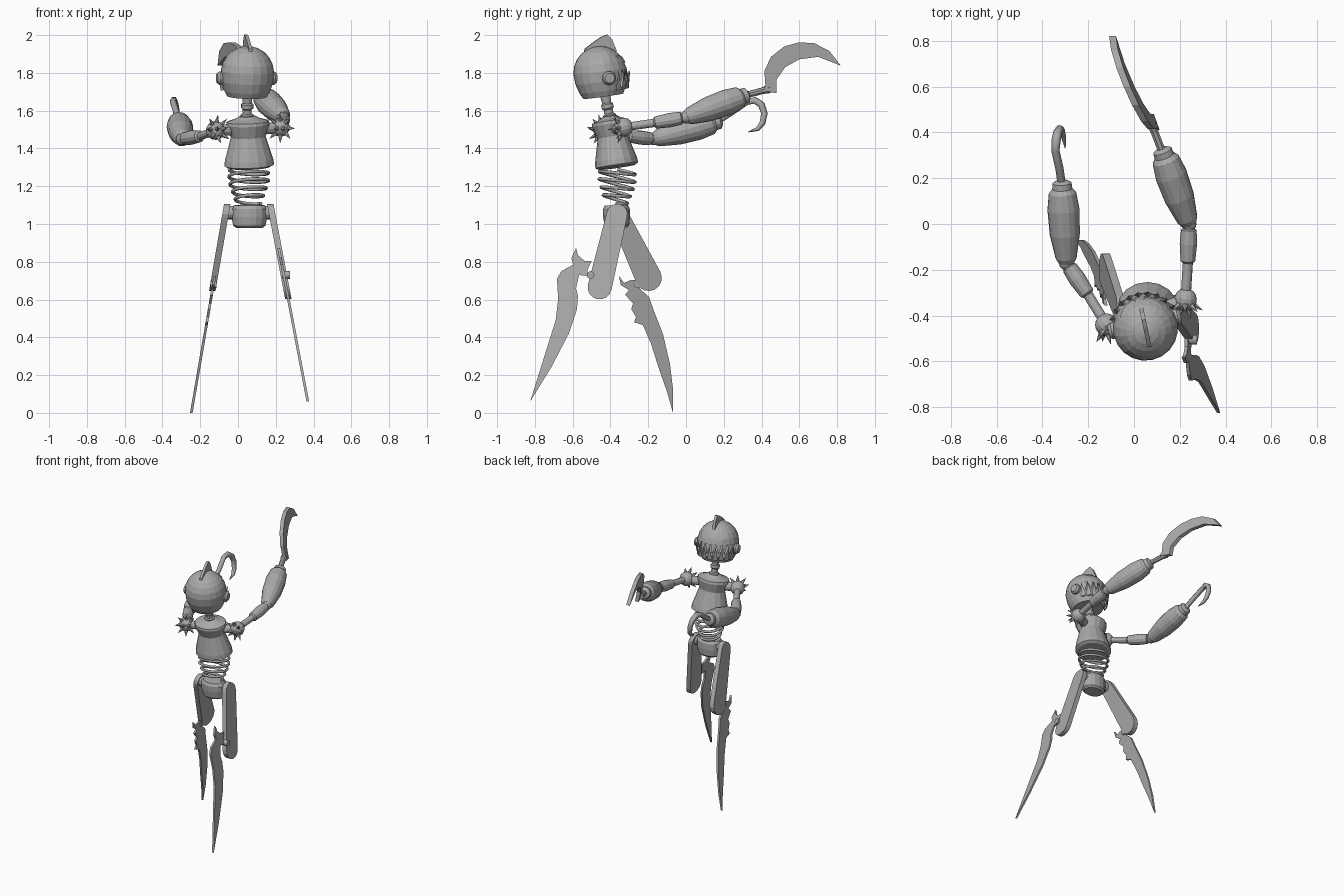
import bpy, bmesh
from math import sin, cos, pi, radians
from mathutils import Vector, Matrix

if "Cube" in bpy.data.objects:
    bpy.data.objects.remove(bpy.data.objects["Cube"])

GREY = (0.4, 0.4, 0.4, 1)
metal = bpy.data.materials.new("plain grey")
metal.use_nodes = True
metal.diffuse_color = GREY
metal.node_tree.nodes["Principled BSDF"].inputs["Base Color"].default_value = GREY


def add(name, bm, matrix=Matrix()):
    bmesh.ops.recalc_face_normals(bm, faces=bm.faces)
    bm.transform(matrix)
    mesh = bpy.data.meshes.new(name)
    bm.to_mesh(mesh)
    bm.free()
    mesh.materials.append(metal)
    ob = bpy.data.objects.new(name, mesh)
    bpy.context.collection.objects.link(ob)
    return ob


def along(start, end):
    """Matrix that puts the local z axis on the line from start to end."""
    d = Vector(end) - Vector(start)
    turn = Vector((0, 0, 1)).rotation_difference(d).to_matrix().to_4x4()
    return Matrix.Translation(start) @ turn


def lathe_mesh(profile, length=1, sides=16, flat=1.0):
    """Rings of (height fraction, radius), capped at both ends."""
    bm = bmesh.new()
    rings = []
    for t, r in profile:
        rings.append([bm.verts.new((r * cos(2 * pi * i / sides), flat * r * sin(2 * pi * i / sides),
                                    t * length)) for i in range(sides)])
    for a, b in zip(rings, rings[1:]):
        for i in range(sides):
            j = (i + 1) % sides
            bm.faces.new((a[i], a[j], b[j], b[i]))
    bm.faces.new(rings[0])
    bm.faces.new(rings[-1])
    return bm


def lathe(name, profile, start, end, flat=1.0, sides=16):
    length = (Vector(end) - Vector(start)).length
    return add(name, lathe_mesh(profile, length, sides, flat), along(start, end))


def plate(name, outline, plane, thick, matrix=Matrix()):
    """Side-on outline of (y, z), laid on the surface x = plane(y, z)."""
    bm = bmesh.new()
    sides = [[bm.verts.new((plane(y, z) + s * thick / 2, y, z)) for y, z in outline] for s in (-1, 1)]
    bm.faces.new(sides[0])
    bm.faces.new(sides[1])
    for i in range(len(outline)):
        j = (i + 1) % len(outline)
        bm.faces.new((sides[0][i], sides[0][j], sides[1][j], sides[1][i]))
    return add(name, bm, matrix)


def tube(name, points, radius, radii=None):
    curve = bpy.data.curves.new(name, "CURVE")
    curve.dimensions = "3D"
    curve.bevel_depth = radius
    curve.bevel_resolution = 1
    curve.use_fill_caps = True
    line = curve.splines.new("POLY")
    line.points.add(len(points) - 1)
    for i, p in enumerate(points):
        line.points[i].co = (*p, 1)
        line.points[i].radius = radii[i] if radii else 1
    helper = bpy.data.objects.new(name + "_path", curve)
    bpy.context.collection.objects.link(helper)
    bpy.context.view_layer.update()
    mesh = bpy.data.meshes.new_from_object(helper.evaluated_get(bpy.context.evaluated_depsgraph_get()))
    bpy.data.objects.remove(helper)
    mesh.materials.clear()
    mesh.materials.append(metal)
    bpy.context.collection.objects.link(bpy.data.objects.new(name, mesh))


def pointed(bm, base, tip, radius, sides=6):
    """Add a cone to bm."""
    m = along(base, tip)
    h = (Vector(tip) - Vector(base)).length
    bmesh.ops.create_cone(bm, cap_ends=True, segments=sides, radius1=radius, radius2=0, depth=h,
                          matrix=m @ Matrix.Translation((0, 0, h / 2)))


# Torso, neck, waist spring and pelvis
lathe("torso", [(0, .11), (.04, .132), (.15, .128), (.6, .092), (.84, .115), (.9, .112), (.95, .07), (1, .045)],
      (.06, -.365, 1.30), (.05, -.405, 1.57), flat=.87)
lathe("neck", [(0, .034), (.2, .034), (.25, .024), (.4, .024), (.45, .032), (.6, .032), (.65, .024), (1, .028)],
      (.048, -.4, 1.55), (.05, -.43, 1.69))
turns, steps = 4.5, 100
coil = []
for i in range(steps + 1):
    t = i / steps
    a, r = 2 * pi * turns * t, .065 + .04 * min(1, t * 1.6)
    coil.append((.057 + r * cos(a), -.372 + .01 * t + .9 * r * sin(a), 1.11 + .18 * t - .17 * r * sin(a)))
tube("waist_spring", coil, .009)
lathe("pelvis", [(0, .07), (.1, .086), (.5, .095), (.85, .095), (1, .08)], (.06, -.365, .98), (.06, -.37, 1.10),
      flat=.75)
lathe("hip_axle", [(0, .035), (1, .035)], (-.06, -.365, 1.06), (.18, -.365, 1.06))

# Head shell with an open mouth
HEAD = Matrix.Translation((.05, -.455, 1.80)) @ Matrix.Rotation(radians(12), 4, "Z") @ \
    Matrix.Rotation(radians(8), 4, "X")
R = .142
levels = [-.125, -.095, -.045, .01, .05, .085, .113, .132, .1405]
bm = lathe_mesh([(z, max((R * R - (z * .75 if z < 0 else z) ** 2) ** .5, .01)) for z in levels], sides=20)
mouth = []
for f in bm.faces:
    c = f.calc_center_median()
    if -.1 < c.z < .01 and c.y > .45 * R and len(f.verts) == 4:
        mouth.append(f)
bmesh.ops.delete(bm, geom=mouth, context="FACES")
head = add("head", bm, HEAD)
shell = head.modifiers.new("shell", "SOLIDIFY")
shell.thickness = .01

# Teeth around the mouth, flattened blades pointing up and down
bm = bmesh.new()


def on_head(angle, r, z):
    return Vector((r * sin(angle), r * cos(angle), z))


for i in range(9):
    a = radians(-64 + 16 * i)
    half = radians(8)
    for mid, root, reach, tip, out in ((a, -.1, .14, .0, .162), (a + half, .012, .142, -.06, .148)):
        if mid > radians(66):
            continue
        left, right = on_head(mid - half, reach, root), on_head(mid + half, reach, root)
        ends = [bm.verts.new(p) for p in (left, right, on_head(mid, reach - .015, root), on_head(mid, out, tip))]
        for k in range(4):
            bm.faces.new([ends[n] for n in range(4) if n != k])
add("teeth", bm, HEAD)

# Slanted almond eyes with sunk centres
for side, name in ((-1, "right_eye"), (1, "left_eye")):
    bm = bmesh.new()
    ring = []
    for i in range(12):
        a = 2 * pi * i / 12
        u, v = .042 * cos(a), .02 * sin(a) * abs(sin(a)) ** .4
        x, z = side * (.056 + u), .06 + v + .3 * u
        y = max(.145 ** 2 - x * x - z * z, 0) ** .5
        ring.append(bm.verts.new((x, y, z)))
    face = bm.faces.new(ring)
    bmesh.ops.inset_region(bm, faces=[face], thickness=.006, depth=-.005)
    add(name, bm, HEAD)

# Ears and crest
for side, name in ((-1, "right_ear"), (1, "left_ear")):
    bm = lathe_mesh([(0, .036), (.6, .036), (1, .026)], .034)
    add(name, bm, HEAD @ along((side * .127, .015, -.03), (side * .3, .015, -.03)))
plate("crest", [(-.07, .11), (-.065, .137), (-.02, .162), (.03, .187), (.066, .196), (.088, .165), (.105, .1),
                (.04, .11)], lambda y, z: 0, .018, HEAD)


# Legs: flat plates leaning outwards
def left_lean(y, z):
    return .172 + (1.1 - z) * .19


def right_lean(y, z):
    return -.058 - (1.1 - z) * .172


def thigh(name, top, r_top, low, r_low, plane):
    lean = (Vector(top) - Vector(low)).to_2d()
    start = lean.angle_signed(Vector((1, 0))) - pi / 2
    outline = []
    for c, r, first in ((top, r_top, start), (low, r_low, start + pi)):
        outline += [(c[0] + r * cos(first + pi * i / 8), c[1] + r * sin(first + pi * i / 8)) for i in range(9)]
    plate(name, outline, plane, .034)


thigh("left_thigh", (-.365, 1.052), .055, (-.457, .665), .064, left_lean)
thigh("right_thigh", (-.36, 1.055), .05, (-.198, .715), .07, right_lean)
plate("left_shin_blade",
      [(-.825, .06), (-.75, .3), (-.69, .49), (-.677, .6), (-.683, .71), (-.66, .75), (-.598, .785), (-.607, .82),
       (-.582, .873), (-.572, .835), (-.535, .803), (-.5, .803), (-.52, .76), (-.523, .725), (-.566, .73),
       (-.582, .66), (-.572, .62), (-.577, .55), (-.62, .42), (-.714, .24)], left_lean, .014)
plate("right_shin_blade",
      [(-.355, .725), (-.345, .677), (-.302, .65), (-.323, .625), (-.28, .58), (-.29, .55), (-.265, .508),
       (-.275, .48), (-.228, .465), (-.185, .365), (-.143, .233), (-.1, .11), (-.069, 0), (-.069, .127),
       (-.085, .26), (-.122, .418), (-.17, .54), (-.196, .614), (-.243, .656), (-.248, .7), (-.29, .704),
       (-.328, .688)], right_lean, .014)
lathe("left_knee", [(0, .02), (1, .02)], (.235, -.505, .73), (.275, -.505, .73))
lathe("right_knee", [(0, .02), (1, .02)], (-.145, -.255, .68), (-.115, -.255, .68))


# Arms: spiked shoulder, thin upper arm, sleeve and fat forearm
def arm(side, shoulder, sleeve, elbow, wrist, chest):
    s, out = Vector(shoulder), (Vector(shoulder) - Vector(sleeve)).normalized()
    bm = bmesh.new()
    bmesh.ops.create_uvsphere(bm, u_segments=14, v_segments=9, radius=.05, matrix=along(s, sleeve))
    add(side + "_shoulder", bm)
    across = out.cross(Vector((0, 0, 1))).normalized()
    up = across.cross(out)
    bm = bmesh.new()
    for i in range(8):
        a = 2 * pi * i / 8
        d = (across * cos(a) + up * sin(a) + out * .55).normalized()
        pointed(bm, s + d * .035, s + d * .09, .017)
    for k in (-1, 1):
        d = (out + across * .35 * k).normalized()
        pointed(bm, s + d * .035, s + d * .09, .017)
    add(side + "_shoulder_spikes", bm)
    lathe(side + "_shoulder_axle", [(0, .03), (1, .03)], chest, shoulder, sides=12)
    lathe(side + "_upper_arm", [(0, .03), (.25, .022), (1, .022)], shoulder, sleeve, sides=12)
    lathe(side + "_sleeve", [(0, .022), (.05, .032), (.5, .038), (.85, .034), (.88, .028), (1, .025)],
          sleeve, elbow, sides=12)
    bm = bmesh.new()
    bmesh.ops.create_uvsphere(bm, u_segments=12, v_segments=8, radius=.033, matrix=Matrix.Translation(elbow))
    add(side + "_elbow", bm)
    lathe(side + "_forearm", [(0, .034), (.06, .046), (.35, .066), (.65, .07), (.85, .06), (.9, .044),
                              (.97, .042), (1, .022)], elbow, wrist)


arm("left", (.225, -.33, 1.512), (.235, -.17, 1.535), (.24, .0, 1.565), (.12, .33, 1.685), (.1, -.385, 1.50))
arm("right", (-.12, -.44, 1.495), (-.2, -.31, 1.465), (-.295, -.17, 1.45), (-.315, .19, 1.55), (.0, -.4, 1.50))

# Sickle on the left arm
lathe("sickle_rod", [(0, .018), (.7, .018), (1, .024)], (.125, .31, 1.68), (.075, .44, 1.715), sides=8)
plate("sickle_blade",
      [(.41, 1.705), (.42, 1.735), (.415, 1.81), (.45, 1.885), (.52, 1.94), (.6, 1.962), (.68, 1.957),
       (.76, 1.915), (.82, 1.838), (.7, 1.885), (.6, 1.872), (.525, 1.83), (.48, 1.765), (.48, 1.692)],
      lambda y, z: .09 - (y - .42) * .4 - (z - 1.72) * .2, .03)

# Hook on the right arm
hook = [(-.315, .17, 1.545), (-.325, .24, 1.59), (-.343, .32, 1.645), (-.34, .365, 1.655), (-.333, .4, 1.63),
        (-.325, .415, 1.585), (-.315, .405, 1.535), (-.307, .38, 1.503), (-.3, .33, 1.487)]
tube("hook", hook, .02, [.9, .9, .9, 1, 1, .9, .8, .6, .1])
